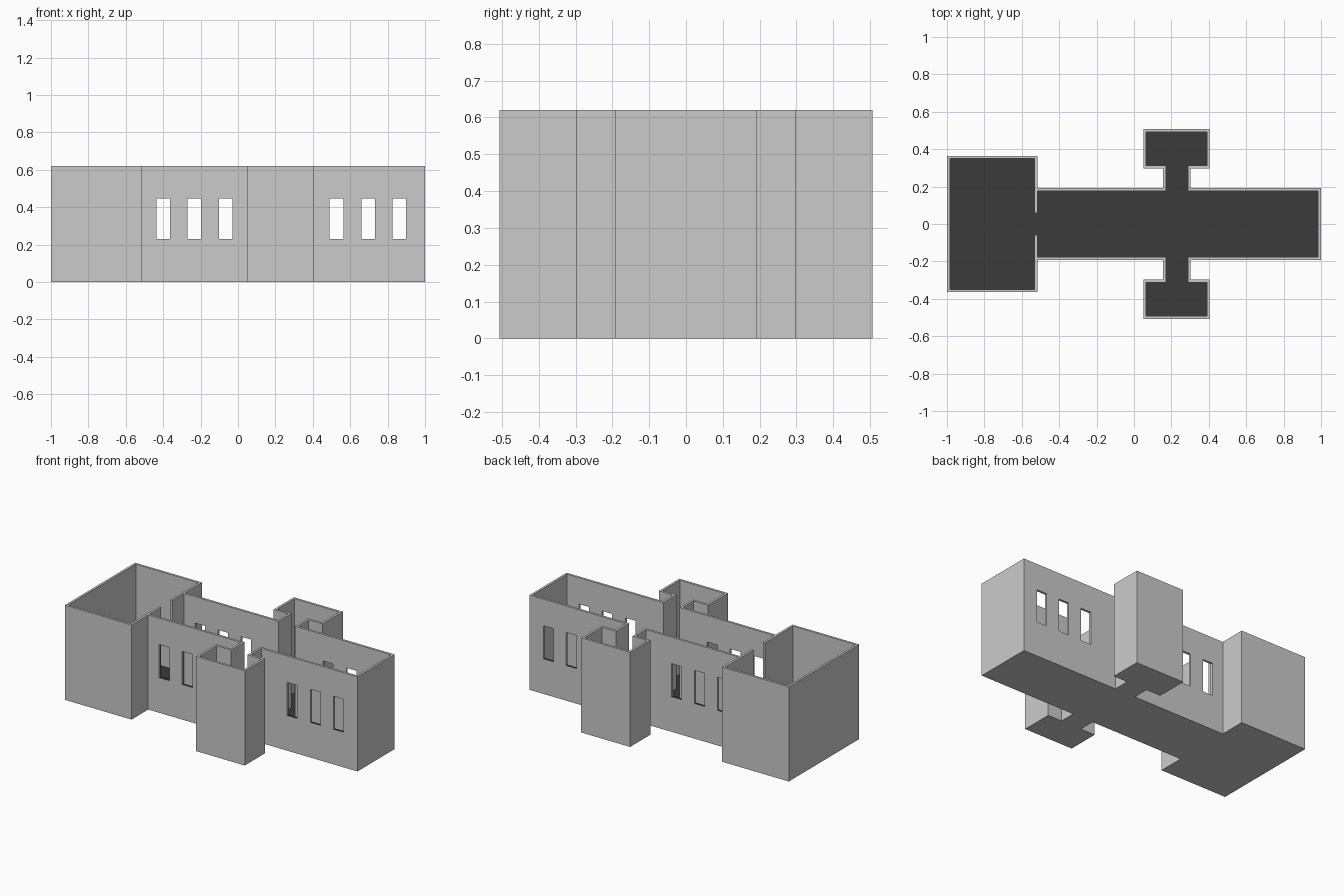
import bpy, bmesh

if "Cube" in bpy.data.objects:
    bpy.data.objects.remove(bpy.data.objects["Cube"])

H = 0.62   # wall height
T = 0.015  # wall thickness
L = -0.516                # right face of the big end room
C0, C1 = 0.155, 0.303     # passage to the side rooms
W0, W1, WY = 0.05, 0.404, 0.298  # side rooms

# Half plans (y > 0), left to right; mirrored in y to close each loop
OUTER = [(-1, 0.364), (L, 0.364), (L, 0.192), (C0, 0.192), (C0, WY), (W0, WY),
         (W0, 0.507), (W1, 0.507), (W1, WY), (C1, WY), (C1, 0.192), (1, 0.192)]
INNER = [(-1 + T, 0.364 - T), (L - T, 0.364 - T), (L - T, 0.06), (L, 0.06),
         (L, 0.192 - T), (C0 + T, 0.192 - T), (C0 + T, WY + T), (W0 + T, WY + T),
         (W0 + T, 0.507 - T), (W1 - T, 0.507 - T), (W1 - T, WY + T),
         (C1 - T, WY + T), (C1 - T, 0.192 - T), (1 - T, 0.192 - T)]


def material(name, v):
    m = bpy.data.materials.new(name)
    m.diffuse_color = (v, v, v, 1)
    m.use_nodes = True
    m.node_tree.nodes["Principled BSDF"].inputs["Base Color"].default_value = m.diffuse_color
    return m


wall_grey = material("wall_grey", 0.56)
floor_dark = material("floor_dark", 0.043)


def loop(half):
    return half + [(x, -y) for x, y in reversed(half)]


def make_object(name, bm, mats=()):
    mesh = bpy.data.meshes.new(name)
    bm.to_mesh(mesh)
    bm.free()
    for m in mats:
        mesh.materials.append(m)
    ob = bpy.data.objects.new(name, mesh)
    bpy.context.collection.objects.link(ob)
    return ob


# Walls: band between outer and inner plan, extruded up
bm = bmesh.new()
for half in (OUTER, INNER):
    vs = [bm.verts.new((x, y, 0)) for x, y in loop(half)]
    for a, b in zip(vs, vs[1:] + vs[:1]):
        bm.edges.new((a, b))
bmesh.ops.triangle_fill(bm, edges=bm.edges[:], use_beauty=True)
ext = bmesh.ops.extrude_face_region(bm, geom=bm.faces[:], use_keep_orig=True)
top = [g for g in ext["geom"] if isinstance(g, bmesh.types.BMVert)]
bmesh.ops.translate(bm, verts=top, vec=(0, 0, H))
bmesh.ops.recalc_face_normals(bm, faces=bm.faces[:])
walls = make_object("walls", bm, (wall_grey, floor_dark))

# Window openings, cut through the front and back walls of the long hall
bm = bmesh.new()
Z0, Z1 = 0.23, 0.447
for x in (-0.400, -0.233, -0.066, 0.527, 0.697, 0.863):
    for y in (-0.1845, 0.1845):
        box = bmesh.ops.create_cube(bm, size=1)["verts"]
        bmesh.ops.scale(bm, verts=box, vec=(0.073, 0.05, Z1 - Z0))
        bmesh.ops.translate(bm, verts=box, vec=(x, y, (Z0 + Z1) / 2))
cutter = make_object("window_cutter", bm, (wall_grey,))
cutter.hide_render = True

mod = walls.modifiers.new("windows", 'BOOLEAN')
mod.operation = 'DIFFERENCE'
mod.solver = 'EXACT'
mod.object = cutter
bpy.context.view_layer.objects.active = walls
walls.select_set(True)
bpy.ops.object.modifier_apply(modifier=mod.name)
bpy.data.objects.remove(cutter)

# Dark window sills
for p in walls.data.polygons:
    sill = p.normal.z > 0.9 and abs(p.center.z - Z0) < 0.01
    p.material_index = 1 if sill else 0


# Floor: grey underside and dark upper surface
def sheet(name, z, up, mat):
    bm = bmesh.new()
    face = bm.faces.new([bm.verts.new((x, y, z)) for x, y in loop(INNER)])
    face.normal_update()
    if (face.normal.z > 0) != up:
        face.normal_flip()
    bmesh.ops.triangulate(bm, faces=[face])
    make_object(name, bm, (mat,))


sheet("floor_underside", 0, False, wall_grey)
sheet("floor_top", 0.004, True, floor_dark)
